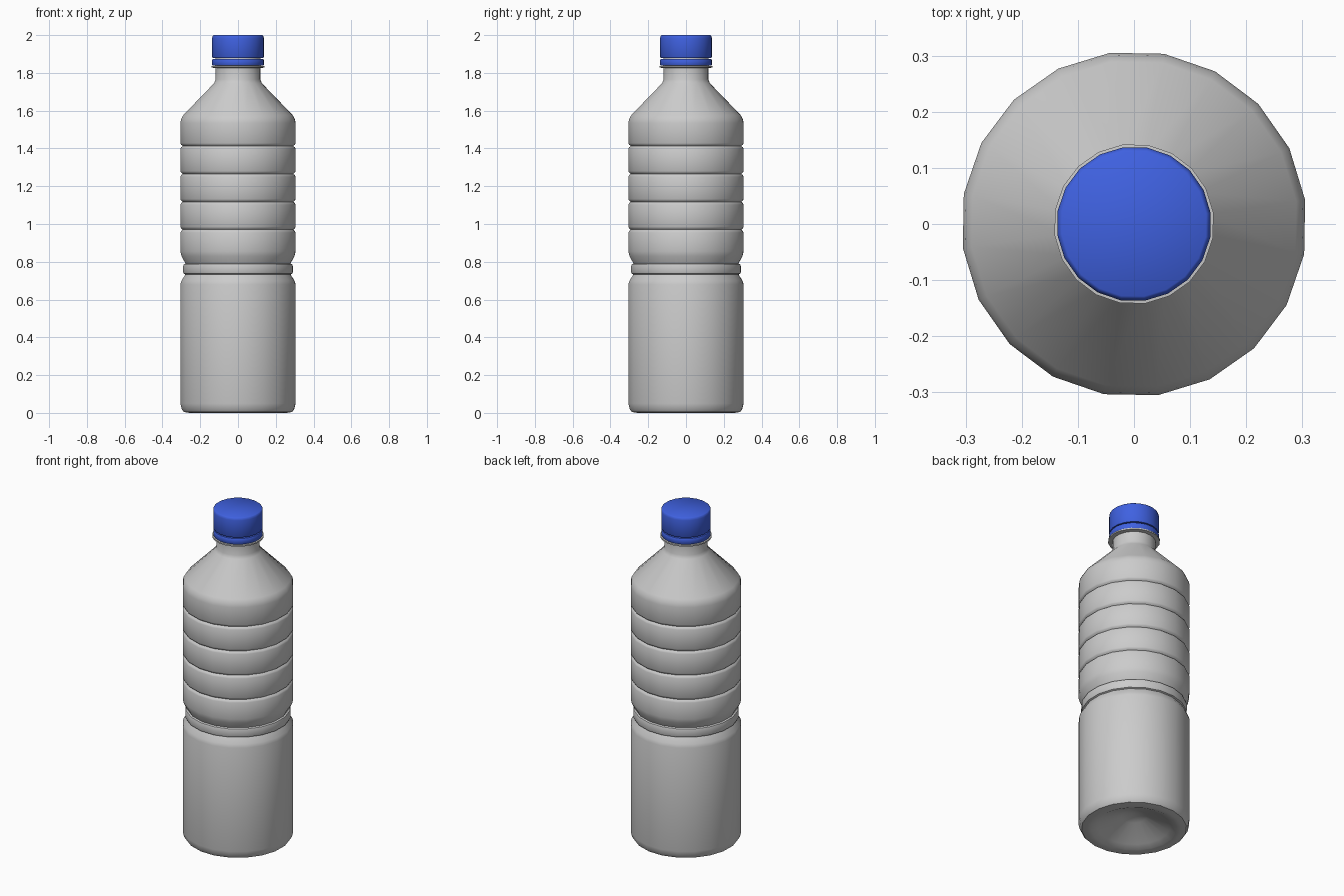
import bpy, bmesh, math

if "Cube" in bpy.data.objects:
    bpy.data.objects.remove(bpy.data.objects["Cube"])

SIDES = 20
TURN = math.radians(8)


def lathe(name, profile, color=None):
    """Revolve (radius, z) points; a zero radius becomes a pole."""
    bm = bmesh.new()
    rings = []
    for r, z in profile:
        if r == 0:
            rings.append([bm.verts.new((0, 0, z))] * SIDES)
        else:
            rings.append([bm.verts.new((r * math.cos(TURN + i * math.tau / SIDES),
                                        r * math.sin(TURN + i * math.tau / SIDES), z))
                          for i in range(SIDES)])
    for a, b in zip(rings, rings[1:]):
        for i in range(SIDES):
            j = (i + 1) % SIDES
            corners = list(dict.fromkeys((a[i], a[j], b[j], b[i])))
            bm.faces.new(corners)
    bmesh.ops.recalc_face_normals(bm, faces=bm.faces)
    mesh = bpy.data.meshes.new(name)
    bm.to_mesh(mesh)
    bm.free()
    obj = bpy.data.objects.new(name, mesh)
    bpy.context.collection.objects.link(obj)
    if color:
        mat = bpy.data.materials.new(name + "_plastic")
        mat.diffuse_color = color
        mat.use_nodes = True
        mat.node_tree.nodes["Principled BSDF"].inputs["Base Color"].default_value = mat.diffuse_color
        mesh.materials.append(mat)
    bpy.ops.object.select_all(action='DESELECT')
    obj.select_set(True)
    bpy.context.view_layer.objects.active = obj
    bpy.ops.object.shade_smooth_by_angle(angle=math.radians(40))
    return obj


R = 0.308
# Dished base and lower body
bottle = [(0, 0.10), (0.07, 0.08), (0.20, 0.018), (0.235, 0.002), (0.26, 0.0),
          (0.29, 0.005), (0.301, 0.02), (R, 0.05), (R, 0.68), (0.302, 0.70)]
# Waist with raised band
bottle += [(0.281, 0.733), (0.29, 0.737), (0.293, 0.745), (0.293, 0.777),
           (0.29, 0.787), (0.281, 0.791), (0.302, 0.83), (R, 0.855)]
# Pinched grip grooves
for z in (0.97, 1.117, 1.265, 1.413):
    bottle += [(R, z - 0.015), (0.304, z - 0.007), (0.296, z),
               (0.304, z + 0.007), (R, z + 0.015)]
# Shoulder, neck and neck flange
bottle += [(R, 1.535), (0.304, 1.555), (0.292, 1.577), (0.128, 1.745),
           (0.119, 1.765), (0.119, 1.826), (0.143, 1.828), (0.143, 1.836),
           (0.12, 1.838), (0.12, 1.97), (0, 1.97)]
lathe("bottle", bottle)

BLUE = (0.05, 0.12, 0.75, 1)
# Tamper ring
lathe("cap_ring", [(0.12, 1.838), (0.135, 1.838), (0.138, 1.842), (0.138, 1.868),
                   (0.135, 1.873), (0.12, 1.873)], BLUE)
# Screw cap
lathe("cap", [(0.12, 1.88), (0.135, 1.88), (0.138, 1.885), (0.138, 1.985),
              (0.135, 1.996), (0.13, 2.0), (0, 2.0)], BLUE)
